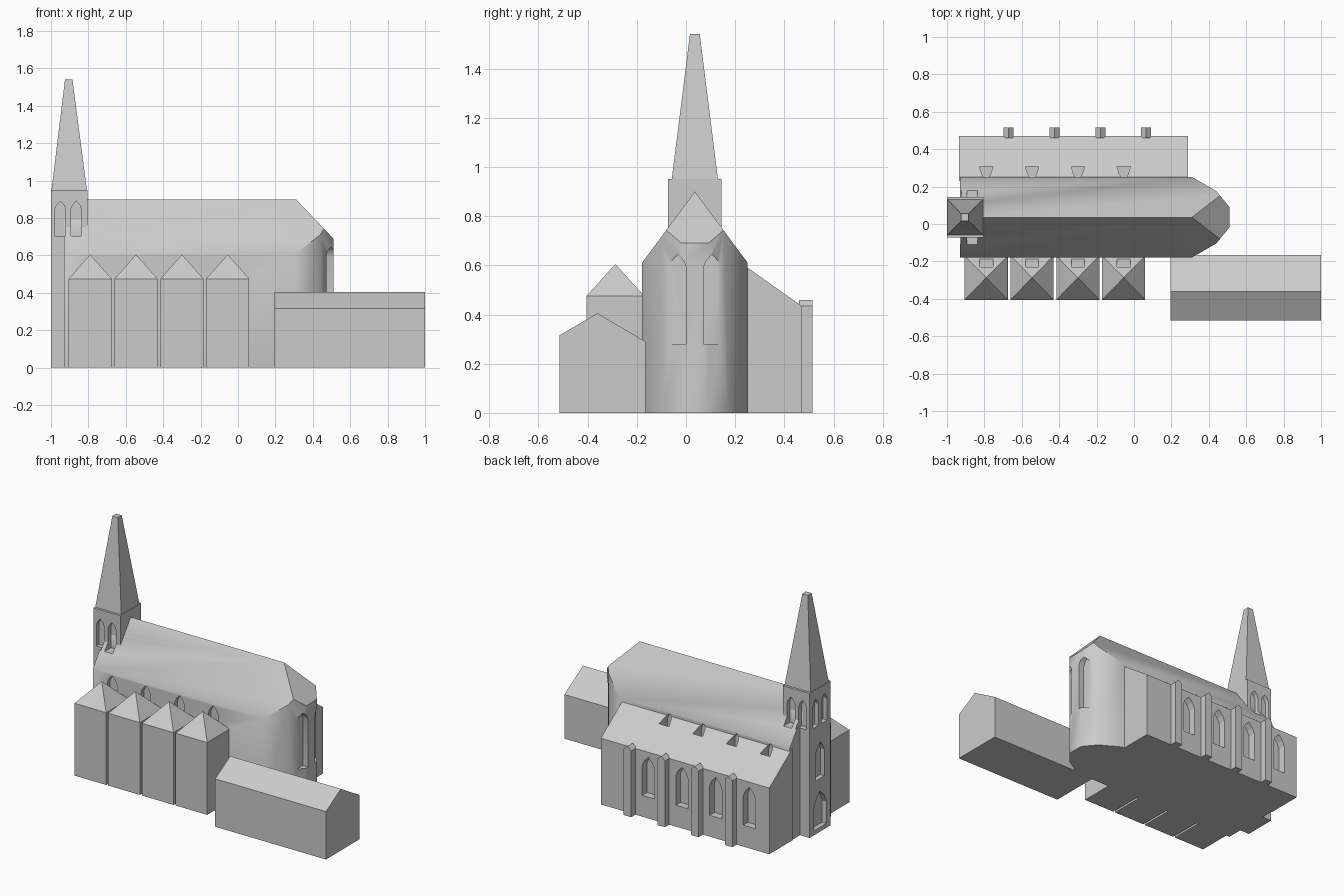
import bpy, bmesh, math
from mathutils import Vector

if "Cube" in bpy.data.objects:
    bpy.data.objects.remove(bpy.data.objects["Cube"])

stone = bpy.data.materials.new("pale grey stone")
stone.diffuse_color = (0.6, 0.6, 0.6, 1)
stone.use_nodes = True
stone.node_tree.nodes["Principled BSDF"].inputs["Base Color"].default_value = stone.diffuse_color


def finish(name, bm):
    bmesh.ops.recalc_face_normals(bm, faces=bm.faces)
    me = bpy.data.meshes.new(name)
    bm.to_mesh(me)
    bm.free()
    me.materials.append(stone)
    ob = bpy.data.objects.new(name, me)
    bpy.context.collection.objects.link(ob)
    return ob


def prism(name, pts, axis, a, b):
    """Extrude a 2D outline along an axis; the outline uses the other two axes in order."""
    bm = bmesh.new()

    def place(p, t):
        co = list(p)
        co.insert("xyz".index(axis), t)
        return bm.verts.new(co)
    lo, hi = [place(p, a) for p in pts], [place(p, b) for p in pts]
    bm.faces.new(lo)
    bm.faces.new(hi)
    for i in range(len(pts)):
        j = (i + 1) % len(pts)
        bm.faces.new((lo[i], lo[j], hi[j], hi[i]))
    return finish(name, bm)


def pyramid(name, base, z0, top, z1):
    """Tapered roof from rectangle base (x0,x1,y0,y1) to rectangle top, or to a point."""
    def ring(r, z):
        return [bm.verts.new((r[i], r[j], z)) for i, j in ((0, 2), (1, 2), (1, 3), (0, 3))]
    bm = bmesh.new()
    lo, hi = ring(base, z0), ring(top, z1)
    bm.faces.new(lo)
    bm.faces.new(hi)
    for i in range(4):
        j = (i + 1) % 4
        bm.faces.new((lo[i], lo[j], hi[j], hi[i]))
    bmesh.ops.remove_doubles(bm, verts=bm.verts, dist=1e-4)
    return finish(name, bm)


def rect(x0, x1, y0, y1):
    return [(x0, y0), (x1, y0), (x1, y1), (x0, y1)]


def lancet(axis, c, w, z0, z1, a, b):
    """Pointed-arch cutter centred at c, running from a to b along the axis."""
    h = w / 2
    pts = [(c - h, z0), (c + h, z0), (c + h, z1 - 1.5 * h), (c + .65 * h, z1 - .7 * h),
           (c, z1), (c - .65 * h, z1 - .7 * h), (c - h, z1 - 1.5 * h)]
    ob = prism("window_cutter", pts, axis, a, b)
    ob.hide_render = True
    return ob


def carve(ob, cutters):
    bpy.context.view_layer.objects.active = ob
    for c in cutters:
        m = ob.modifiers.new("carve", 'BOOLEAN')
        m.operation, m.solver, m.object = 'DIFFERENCE', 'EXACT', c
        bpy.ops.object.modifier_apply(modifier=m.name)


BAYS = [-0.79 + 0.245 * i for i in range(4)]
RIDGE_Y = 0.036

# Nave with polygonal apse: footprint extruded, then sliced by the roof planes
side = [(-0.93, -0.215), (0.31, -0.215), (0.44, -0.14), (0.51, -0.055)]
plan = [(x, RIDGE_Y + y) for x, y in side] + [(x, RIDGE_Y - y) for x, y in reversed(side)]
nave = prism("nave", plan, 'z', 0, 1.1)
bm = bmesh.new()
bm.from_mesh(nave.data)
for n in ((0, 1.35, 1), (0, -1.35, 1), (1.05, 0, 1)):
    cut = bmesh.ops.bisect_plane(bm, geom=bm.verts[:] + bm.edges[:] + bm.faces[:],
                                 plane_co=(0.31, RIDGE_Y, 0.9), plane_no=Vector(n).normalized(),
                                 clear_outer=True, dist=1e-5)
    bmesh.ops.holes_fill(bm, edges=[e for e in bm.edges if e.is_boundary], sides=0)
bmesh.ops.recalc_face_normals(bm, faces=bm.faces)
bm.to_mesh(nave.data)
bm.free()

# North aisle with lean-to roof
aisle = prism("north_aisle", [(0.23, 0), (0.47, 0), (0.47, 0.435), (0.23, 0.605)], 'x', -0.935, 0.29)

# Tower and spire
tower = prism("tower", rect(-1, -0.805, -0.073, 0.145), 'z', 0, 0.95)
pyramid("spire", (-0.997, -0.808, -0.058, 0.13), 0.95, (-0.925, -0.885, 0.016, 0.056), 1.54)

# South chapels with pyramid roofs, north buttresses with gabled caps
chapels = []
for i, x in enumerate(BAYS):
    r = (x - 0.115, x + 0.115, -0.405, -0.17)
    prism(f"chapel_{i}", rect(*r), 'z', 0, 0.475)
    chapels.append(pyramid(f"chapel_roof_{i}", r, 0.475, (x, x, -0.287, -0.287), 0.605))
    b = x + 0.12
    prism(f"buttress_{i}", [(b - .027, 0), (b + .027, 0), (b + .027, .435), (b, .46), (b - .027, .435)],
          'y', 0.46, 0.515)

# Side annex with gabled roof
prism("annex", [(-0.515, 0), (-0.165, 0), (-0.165, 0.29), (-0.36, 0.405), (-0.515, 0.315)],
      'x', 0.195, 1.0)

# Window and door recesses
clere_n = [lancet('y', x, 0.07, 0.5, 0.605, 0.22, 0.307) for x in BAYS]
clere_s = [lancet('y', x, 0.07, 0.495, 0.6, -0.23, -0.15) for x in BAYS]
aisle_w = [lancet('y', x, 0.09, 0.14, 0.4, 0.42, 0.55) for x in BAYS]
apse_w = [lancet('x', RIDGE_Y + s * 0.07, 0.07, 0.28, 0.645, 0.472, 0.6) for s in (-1, 1)]
belfry = []
for x in (-0.95, -0.865):
    belfry += [lancet('y', x, 0.058, 0.705, 0.89, 0.115, 0.183),
               lancet('y', x, 0.058, 0.705, 0.89, -0.11, -0.043)]
west = [lancet('x', RIDGE_Y + s * 0.045, 0.058, 0.705, 0.89, -1.05, -0.97) for s in (-1, 1)]
west += [lancet('x', RIDGE_Y, 0.09, 0.35, 0.59, -1.05, -0.97),
         lancet('x', RIDGE_Y, 0.13, 0.03, 0.27, -1.05, -0.97)]

carve(nave, clere_n + clere_s + apse_w + belfry)
carve(aisle, clere_n + aisle_w)
carve(tower, belfry + west)
for roof, c in zip(chapels, clere_s):
    carve(roof, [c])
for c in clere_n + clere_s + aisle_w + apse_w + belfry + west:
    bpy.data.objects.remove(c)

# Soft shading on the nave and apse only
bpy.ops.object.select_all(action='DESELECT')
nave.select_set(True)
bpy.context.view_layer.objects.active = nave
bpy.ops.object.shade_smooth_by_angle(angle=math.radians(40))
